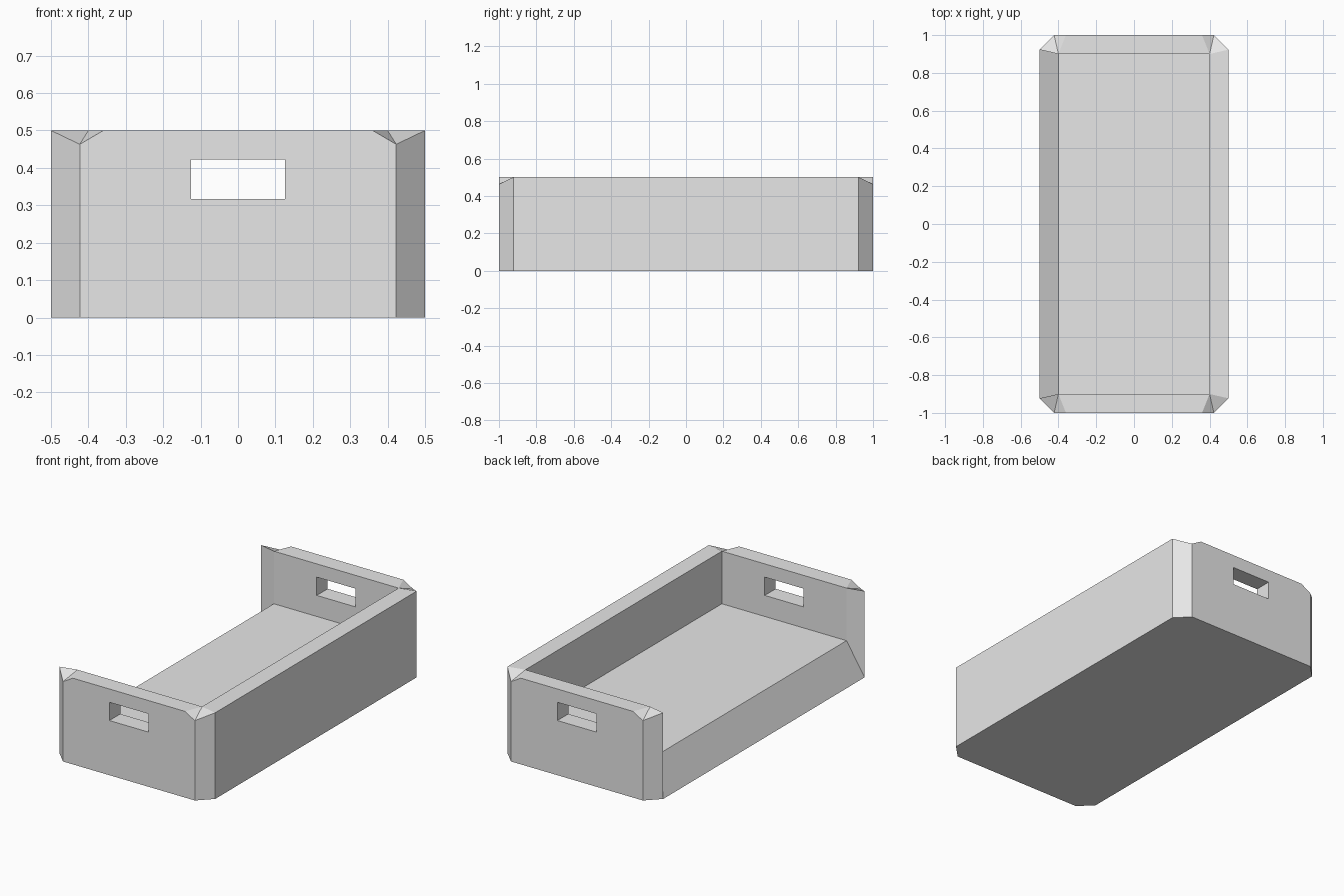
import bpy
import bmesh
from math import radians

if "Cube" in bpy.data.objects:
    bpy.data.objects.remove(bpy.data.objects["Cube"])

W, L, H = 0.5, 1.0, 0.5        # half width, half length, height
CUT = 0.077                    # corner chamfer
IN_X, IN_Y, FLOOR = 0.4, 0.9, 0.195
DIP, SHOULDER = 0.463, 0.36    # lowered corner point and where the rim dips

grey = bpy.data.materials.new("light_grey")
grey.use_nodes = True
grey.diffuse_color = (0.8, 0.8, 0.8, 1)
grey.node_tree.nodes["Principled BSDF"].inputs["Base Color"].default_value = grey.diffuse_color

bm = bmesh.new()


def face(*points):
    bm.faces.new([bm.verts.new(p) for p in points])


# Each half of the tray, mirrored front to back
for s in (-1, 1):
    def side(x, z):            # outer chamfer edge on the long side
        return (x * W, s * (L - CUT), z)

    def end(x, z):             # outer chamfer edge on the end
        return (x * (W - CUT), s * L, z)

    def inner(x, z):           # inside corner
        return (x * IN_X, s * IN_Y, z)

    def shoulder(x):
        return (x * SHOULDER, s * L, H)

    def mid(x, z):
        return (x, 0, z)

    # base, floor and end panel
    face(mid(-W, 0), side(-1, 0), end(-1, 0), end(1, 0), side(1, 0), mid(W, 0))
    face(mid(-IN_X, FLOOR), inner(-1, FLOOR), inner(1, FLOOR), mid(IN_X, FLOOR))
    face(end(-1, 0), end(1, 0), end(1, DIP), shoulder(1), shoulder(-1), end(-1, DIP))
    face(inner(-1, FLOOR), inner(1, FLOOR), inner(1, H), inner(-1, H))
    face(inner(-1, H), inner(1, H), shoulder(1), shoulder(-1))
    # chamfered corners with dipped rims
    for x in (-1, 1):
        face(side(x, 0), end(x, 0), end(x, DIP), side(x, H))
        face(inner(x, H), shoulder(x), end(x, DIP))
        face(inner(x, H), end(x, DIP), side(x, H))
    # tall long wall
    face(side(1, 0), mid(W, 0), mid(W, H), side(1, H))
    face(side(1, H), mid(W, H), mid(IN_X, H), inner(1, H))
    face(inner(1, FLOOR), mid(IN_X, FLOOR), mid(IN_X, H), inner(1, H))
    # open long side: ramp and flared end-wall edge
    face(side(-1, 0), mid(-W, 0), mid(-IN_X, FLOOR), inner(-1, FLOOR))
    face(side(-1, 0), side(-1, H), inner(-1, H), inner(-1, FLOOR))

# Weld the halves and remove the centre seam
bmesh.ops.remove_doubles(bm, verts=bm.verts[:], dist=0.0005)
bmesh.ops.dissolve_limit(bm, angle_limit=radians(0.5), verts=bm.verts[:], edges=bm.edges[:])
bmesh.ops.recalc_face_normals(bm, faces=bm.faces[:])

mesh = bpy.data.meshes.new("tray")
bm.to_mesh(mesh)
bm.free()
mesh.materials.append(grey)
tray = bpy.data.objects.new("tray", mesh)
bpy.context.collection.objects.link(tray)

# Handle slots through both ends
bpy.ops.mesh.primitive_cube_add(size=1, location=(0, 0, 0.37))
cutter = bpy.context.object
cutter.name = "handle_cutter"
cutter.scale = (0.25, 2.4, 0.106)
cutter.hide_render = True
cutter.data.materials.append(grey)
slots = tray.modifiers.new("handle_slots", "BOOLEAN")
slots.operation = "DIFFERENCE"
slots.solver = "EXACT"
slots.object = cutter
bpy.ops.object.select_all(action="DESELECT")
tray.select_set(True)
bpy.context.view_layer.objects.active = tray
bpy.ops.object.modifier_apply(modifier=slots.name)
bpy.data.objects.remove(cutter)
